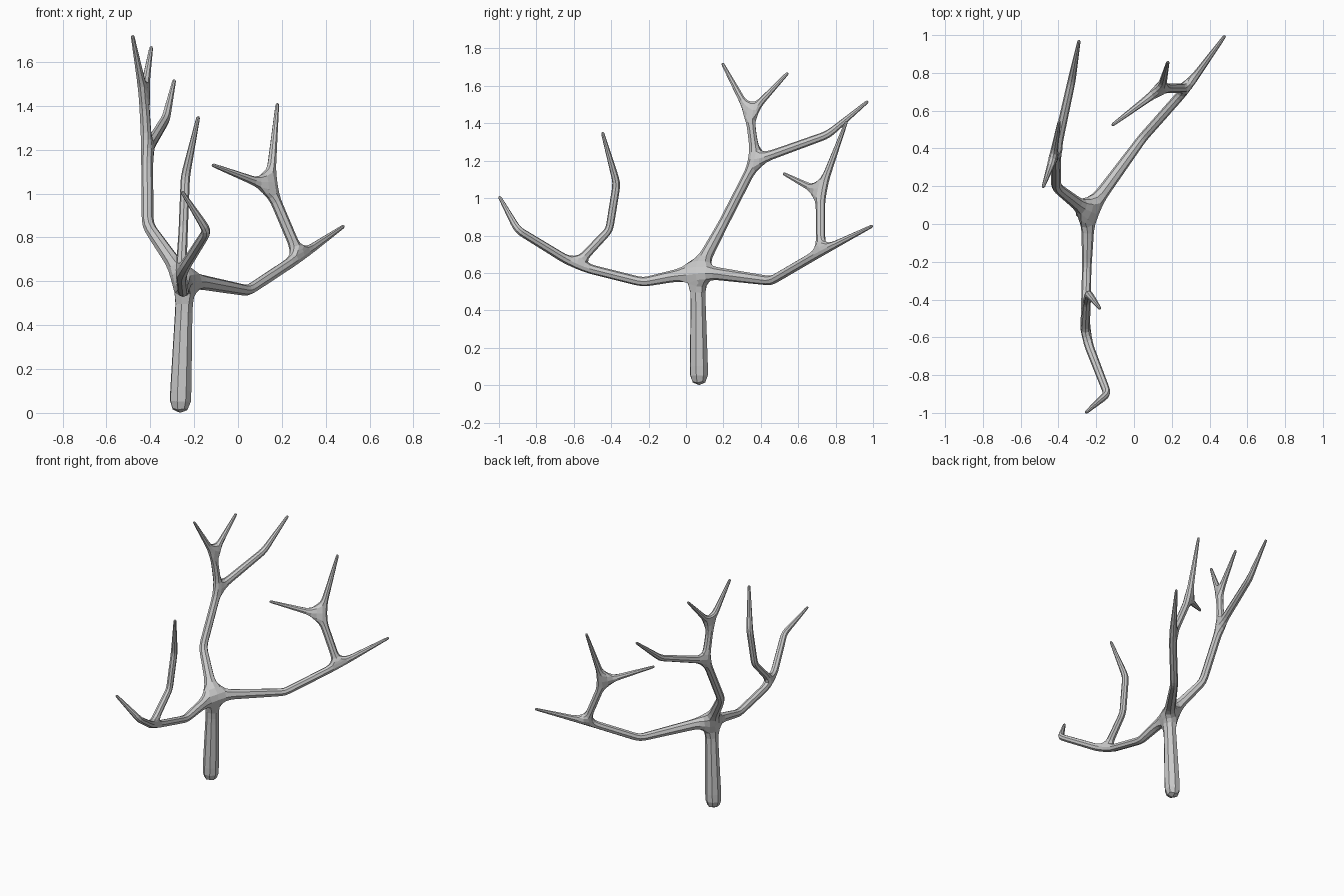
import bpy, bmesh

bm = bmesh.new()
skin = bm.verts.layers.skin.verify()


def node(x, y, z, r):
    v = bm.verts.new((x, y, z))
    v[skin].radius = (r, r)
    return v


def limb(start, *points):
    """Chain of skeleton points growing from start; returns the last one."""
    for p in points:
        nxt = node(*p)
        bm.edges.new((start, nxt))
        start = nxt
    return start


# Trunk
base = node(-0.265, 0.07, -0.009, 0.058)
base[skin].use_root = True
hub = limb(base, (-0.242, 0.063, 0.61, 0.041))

# Front limb with two bent twigs
fork = limb(hub, (-0.25, -0.23, 0.55, 0.027), (-0.26, -0.59, 0.64, 0.027))
limb(fork, (-0.14, -0.90, 0.83, 0.023), (-0.257, -1.0, 1.012, 0.009))
limb(fork, (-0.25, -0.41, 0.83, 0.023), (-0.24, -0.37, 1.08, 0.023), (-0.18, -0.448, 1.355, 0.009))

# Right limb with a straight twig and an upright fork
fork = limb(hub, (0.045, 0.455, 0.557, 0.027), (0.28, 0.72, 0.712, 0.027))
limb(fork, (0.484, 1.0, 0.853, 0.009))
fork = limb(fork, (0.145, 0.718, 1.03, 0.027))
limb(fork, (-0.12, 0.52, 1.132, 0.009))
limb(fork, (0.18, 0.86, 1.415, 0.009))

# Upper left limb with a bent twig and an upright fork
fork = limb(hub, (-0.412, 0.195, 0.855, 0.029), (-0.415, 0.372, 1.20, 0.028))
limb(fork, (-0.33, 0.76, 1.34, 0.023), (-0.29, 0.975, 1.52, 0.009))
fork = limb(fork, (-0.43, 0.34, 1.45, 0.025))
limb(fork, (-0.482, 0.193, 1.724, 0.009))
limb(fork, (-0.395, 0.547, 1.672, 0.009))

mesh = bpy.data.meshes.new("bare_tree")
bm.to_mesh(mesh)
bm.free()
tree = bpy.data.objects.new("bare_tree", mesh)
bpy.context.collection.objects.link(tree)

# Skin around the skeleton, rounded once to eight flat sides
mod = tree.modifiers.new("Skin", 'SKIN')
mod.use_smooth_shade = False
sub = tree.modifiers.new("Subdivision", 'SUBSURF')
sub.levels = sub.render_levels = 1
